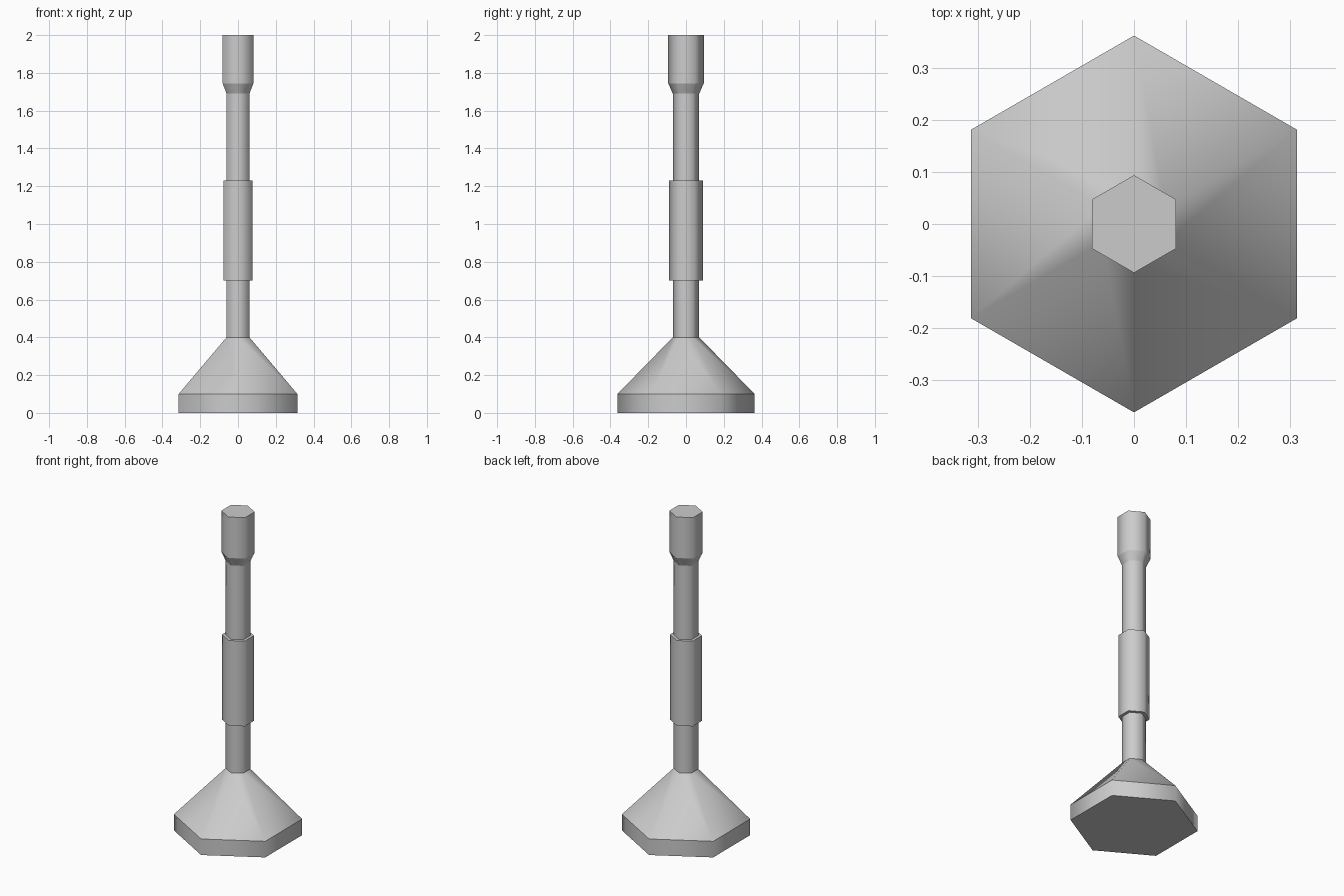
import bpy
import bmesh
from math import sin, cos, tau

if "Cube" in bpy.data.objects:
    bpy.data.objects.remove(bpy.data.objects["Cube"])

SIDES = 6


def lathe(name, profile, closed=False):
    """Six-sided turned part; profile is a list of (radius, z) from bottom to top."""
    bm = bmesh.new()
    rings = []
    for r, z in profile:
        # corners point along +y and -y
        rings.append([bm.verts.new((r * sin(tau * i / SIDES), r * cos(tau * i / SIDES), z))
                      for i in range(SIDES)])
    pairs = list(zip(rings, rings[1:]))
    if closed:
        pairs.append((rings[-1], rings[0]))
    for a, b in pairs:
        for i in range(SIDES):
            j = (i + 1) % SIDES
            bm.faces.new((a[i], a[j], b[j], b[i]))
    if not closed:
        bm.faces.new(rings[0])
        bm.faces.new(rings[-1])
    bmesh.ops.recalc_face_normals(bm, faces=bm.faces)
    # smooth around the sides, crisp at each ring
    for f in bm.faces:
        f.smooth = True
    for e in bm.edges:
        if abs(e.verts[0].co.z - e.verts[1].co.z) < 1e-5:
            e.smooth = False
    mesh = bpy.data.meshes.new(name)
    bm.to_mesh(mesh)
    bm.free()
    obj = bpy.data.objects.new(name, mesh)
    bpy.context.collection.objects.link(obj)
    return obj


# Flared foot, slim shaft and thicker top end
lathe("stand_post", [(0.363, 0.0), (0.363, 0.10), (0.07, 0.40),
                     (0.07, 1.69), (0.094, 1.745), (0.094, 2.0)])

# Collar wrapped around the middle of the shaft
lathe("grip_sleeve", [(0.07, 0.70), (0.09, 0.70), (0.09, 1.23), (0.07, 1.23)])
for name in ("grip_sleeve",):
    # open ends: the shaft passes through
    bm = bmesh.new()
    mesh = bpy.data.objects[name].data
    bm.from_mesh(mesh)
    bmesh.ops.delete(bm, geom=[f for f in bm.faces if len(f.verts) == SIDES], context='FACES_ONLY')
    bm.to_mesh(mesh)
    bm.free()
